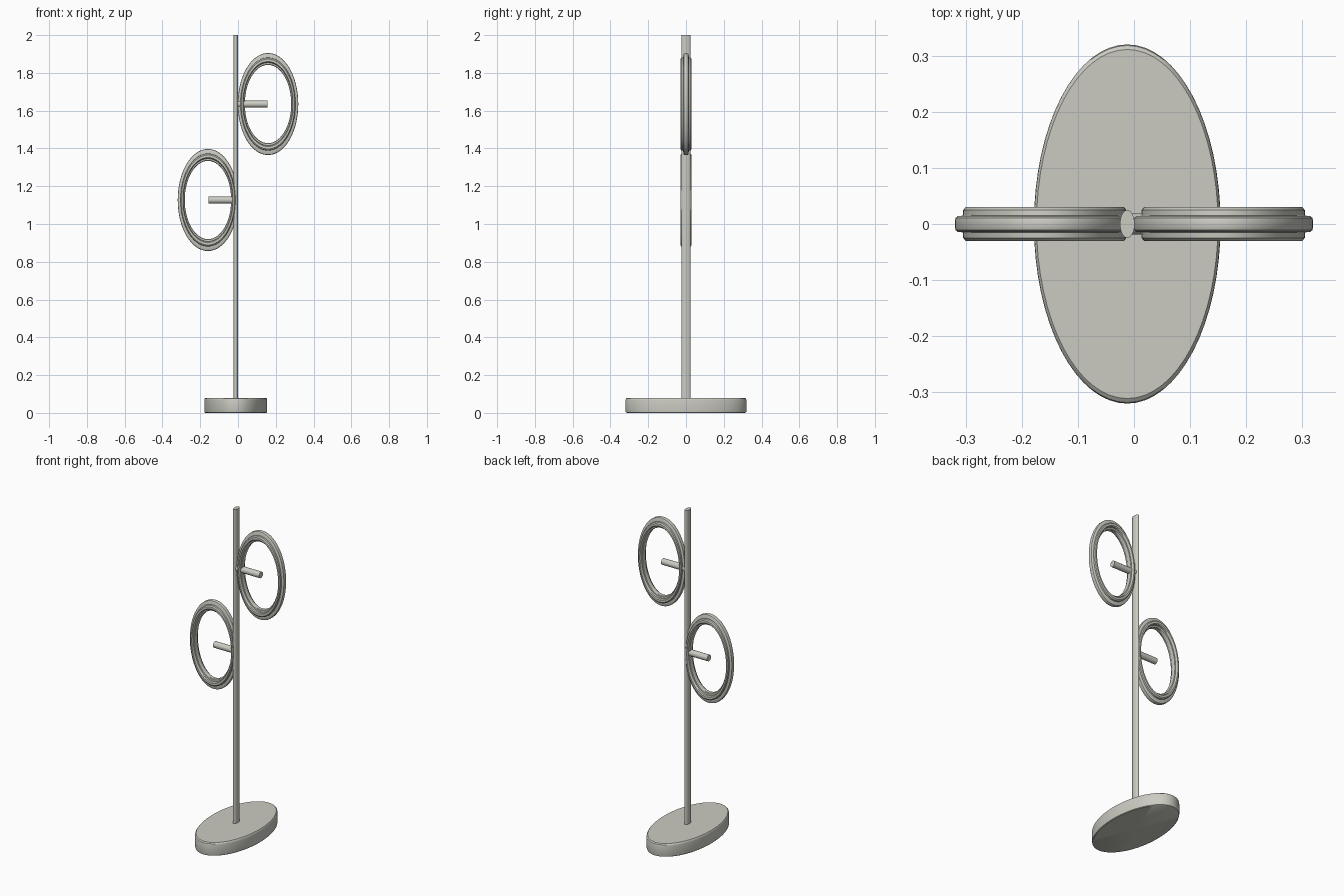
import bpy, bmesh, math
from mathutils import Matrix

cube = bpy.data.objects.get("Cube")
if cube:
    bpy.data.objects.remove(cube)

# Single warm grey finish
COLOUR = (0.6, 0.6, 0.545, 1)
grey = bpy.data.materials.new("warm_grey")
grey.use_nodes = True
grey.diffuse_color = COLOUR
grey.node_tree.nodes["Principled BSDF"].inputs["Base Color"].default_value = COLOUR

POLE_X = -0.012


def finish(name, bm, location=(0, 0, 0)):
    bmesh.ops.recalc_face_normals(bm, faces=bm.faces)
    mesh = bpy.data.meshes.new(name)
    bm.to_mesh(mesh)
    bm.free()
    mesh.materials.append(grey)
    obj = bpy.data.objects.new(name, mesh)
    obj.location = location
    bpy.context.collection.objects.link(obj)
    bpy.ops.object.select_all(action="DESELECT")
    obj.select_set(True)
    bpy.context.view_layer.objects.active = obj
    bpy.ops.object.shade_smooth_by_angle(angle=math.radians(35))
    return obj


def lathe(name, profile, scale, location, closed=False, turn=Matrix(), steps=64):
    """Spin (radius, height) points about z, then squash and turn the result."""
    bm = bmesh.new()
    verts = [bm.verts.new((r, 0, h)) for r, h in profile]
    edges = [bm.edges.new(pair) for pair in zip(verts, verts[1:])]
    if closed:
        edges.append(bm.edges.new((verts[-1], verts[0])))
    bmesh.ops.spin(bm, geom=verts + edges, cent=(0, 0, 0), axis=(0, 0, 1),
                   angle=math.tau, steps=steps)
    bmesh.ops.remove_doubles(bm, verts=bm.verts, dist=0.00001)
    bm.transform(Matrix.Diagonal((*scale, 1)) @ turn)
    return finish(name, bm, location)


# Oval foot with softened rims
foot = [(0, 0), (0.312, 0), (0.318, 0.003), (0.32, 0.009),
        (0.32, 0.068), (0.318, 0.075), (0.311, 0.08), (0, 0.08)]
lathe("base", foot, (0.52, 1, 1), (POLE_X, 0, 0))

# Oval upright
lathe("pole", [(0, 0.07), (0.025, 0.07), (0.025, 2), (0, 2)],
      (0.52, 1, 1), (POLE_X, 0, 0), steps=32)

# Half of the stepped ring section, mirrored to the other face
half = [(0.207, 0.01), (0.21, 0.014), (0.219, 0.015), (0.22, 0.025),
        (0.225, 0.03), (0.238, 0.03), (0.245, 0.025), (0.246, 0.015),
        (0.262, 0.014), (0.268, 0.011), (0.27, 0.006)]
section = half + [(r, -h) for r, h in reversed(half)]
upright = Matrix.Rotation(math.pi / 2, 4, "X")

# Oval rings and the short arms that reach to their centres
for label, side, height in (("upper", 1, 1.635), ("lower", -1, 1.127)):
    lathe(label + "_ring", section, (0.593, 1, 1), (side * 0.159, 0, height),
          closed=True, turn=upright, steps=96)
    length = abs(side * 0.156 - POLE_X)
    lathe(label + "_arm", [(0, 0), (0.019, 0), (0.019, length), (0, length)],
          (1, 1, 1), (POLE_X, 0, height),
          turn=Matrix.Rotation(side * math.pi / 2, 4, "Y"), steps=24)
